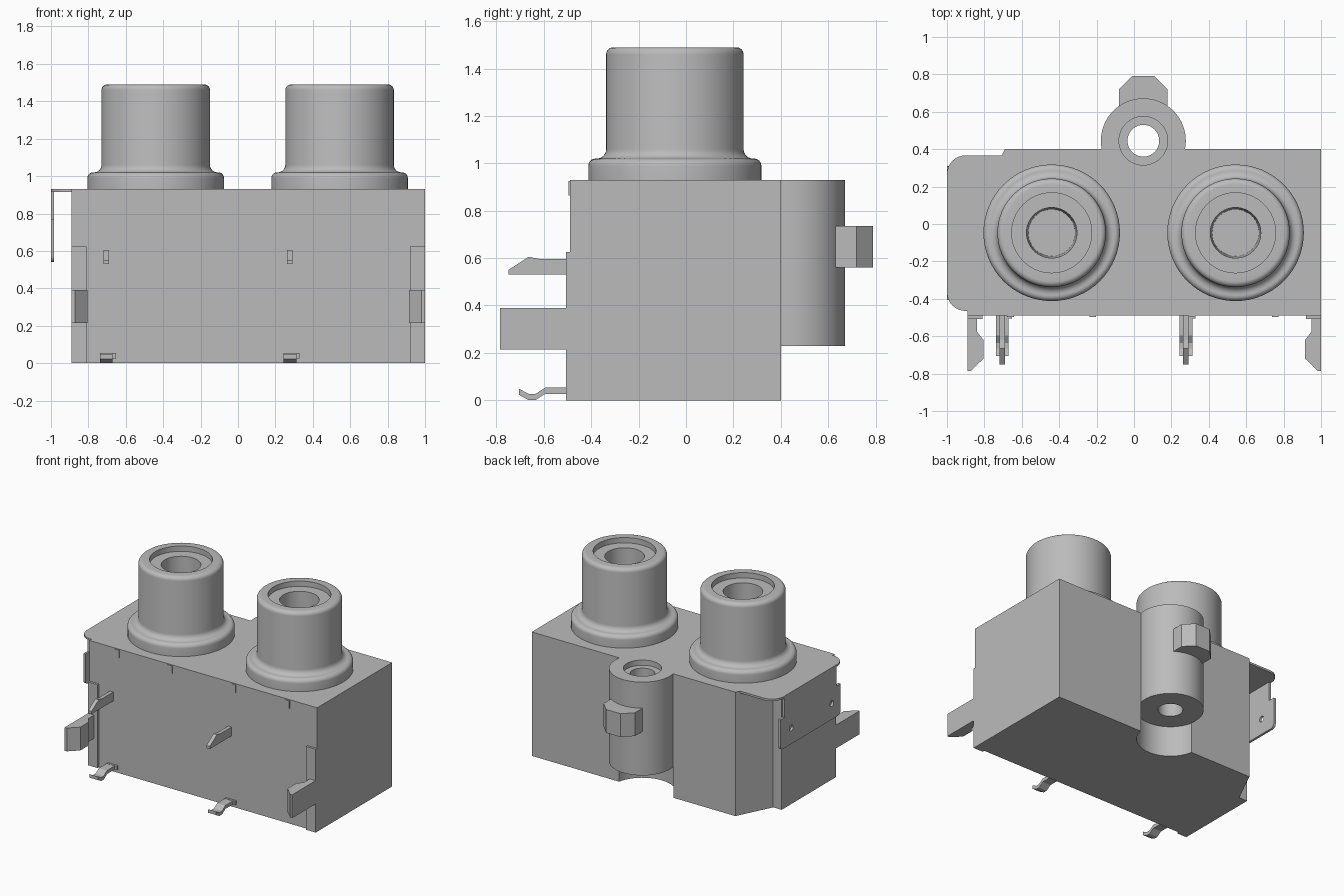
import bpy, bmesh
from math import sin, cos, pi, radians, asin
from mathutils import Vector

old = bpy.data.objects.get("Cube")
if old:
    bpy.data.objects.remove(old, do_unlink=True)

grey = bpy.data.materials.new("plain grey")
grey.use_nodes = True
COLOUR = (0.5, 0.5, 0.5, 1)
grey.diffuse_color = COLOUR
grey.node_tree.nodes["Principled BSDF"].inputs["Base Color"].default_value = COLOUR


def finish(name, bm, smooth=False):
    bmesh.ops.recalc_face_normals(bm, faces=bm.faces)
    mesh = bpy.data.meshes.new(name)
    bm.to_mesh(mesh)
    bm.free()
    mesh.materials.append(grey)
    ob = bpy.data.objects.new(name, mesh)
    bpy.context.collection.objects.link(ob)
    if smooth:
        shade(ob)
    return ob


def activate(ob):
    bpy.ops.object.select_all(action='DESELECT')
    ob.select_set(True)
    bpy.context.view_layer.objects.active = ob


def shade(ob):
    activate(ob)
    bpy.ops.object.shade_smooth_by_angle(angle=radians(30))


def prism(name, pts, lo, hi, axis='z', smooth=False):
    """Extrude an outline in the plane across the given axis."""
    bm = bmesh.new()
    place = (lambda a, b: (a, b, lo)) if axis == 'z' else (lambda a, b: (lo, a, b))
    step = Vector((0, 0, hi - lo)) if axis == 'z' else Vector((hi - lo, 0, 0))
    face = bm.faces.new([bm.verts.new(place(a, b)) for a, b in pts])
    ext = bmesh.ops.extrude_face_region(bm, geom=[face])
    bmesh.ops.translate(bm, vec=step, verts=[v for v in ext["geom"]
                                             if isinstance(v, bmesh.types.BMVert)])
    return finish(name, bm, smooth)


def box(name, x0, x1, y0, y1, z0, z1):
    return prism(name, [(x0, y0), (x1, y0), (x1, y1), (x0, y1)], z0, z1)


def arc(cx, cy, r, a0, a1, n=8):
    angles = [radians(a0 + (a1 - a0) * i / n) for i in range(n + 1)]
    return [(cx + r * cos(a), cy + r * sin(a)) for a in angles]


def cut(ob, cx, cy, r, lo, hi, axis='z', n=48):
    """Drill a round hole and drop the cutter."""
    tool = prism("cutter", arc(cx, cy, r, 0, 360 - 360 / n, n - 1), lo, hi, axis)
    tool.hide_render = True
    mod = ob.modifiers.new("hole", 'BOOLEAN')
    mod.operation, mod.solver, mod.object = 'DIFFERENCE', 'EXACT', tool
    activate(ob)
    bpy.ops.object.modifier_apply(modifier=mod.name)
    bpy.data.objects.remove(tool, do_unlink=True)


def lathe(name, profile, cx, cy, n=64):
    bm = bmesh.new()
    verts = [bm.verts.new((r, 0, z)) for r, z in profile]
    edges = [bm.edges.new(pair) for pair in zip(verts, verts[1:])]
    bmesh.ops.spin(bm, geom=verts + edges, cent=(0, 0, 0), axis=(0, 0, 1),
                   angle=2 * pi, steps=n)
    bmesh.ops.remove_doubles(bm, verts=bm.verts, dist=1e-4)
    ob = finish(name, bm, True)
    ob.location = (cx, cy, 0)
    return ob


# Housing with the screw boss on its back
LEFT, RIGHT, FRONT, BACK, TOP = -0.89, 1.0, -0.49, 0.40, 0.93
BX, BY, BR = 0.05, 0.445, 0.227
dip = math_angle = -asin((BY - BACK) / BR) * 180 / pi
outline = ([(LEFT, FRONT), (RIGHT, FRONT), (RIGHT, BACK)]
           + arc(BX, BY, BR, dip, 180 - dip, 40)
           + [(-0.69, BACK), (-0.82, 0.137), (LEFT, 0.137)])
housing = prism("housing", outline, 0, TOP)
cut(housing, BX, BY, BR + 0.003, -0.1, 0.23)
cut(housing, BX, BY, 0.085, -0.1, 1.1)
cut(housing, BX, BY, 0.13, TOP - 0.04, 1.1)
shade(housing)

# Locating lug behind the boss
prism("boss_lug", [(-0.08, 0.6), (0.18, 0.6), (0.18, 0.72), (0.11, 0.79),
                   (-0.01, 0.79), (-0.08, 0.72)], 0.56, 0.735)

# Two round sockets, each with a collar, a recess and a blind bore
profile = ([(0.365, TOP)] + arc(0.335, 0.99, 0.03, 0, 90, 6)
           + arc(0.33, 1.06, 0.04, 270, 180, 6)
           + arc(0.26, 1.46, 0.03, 0, 90, 6)
           + [(0.214, 1.49), (0.214, 1.45), (0.135, 1.45), (0.125, 1.0), (0, 1.0)])
for side, x in (("right", -0.44), ("left", 0.543)):
    lathe(side + "_socket", profile, x, -0.047)

# Thin top flange with rounded corners, bent down into a drilled side tab
prism("top_flange", [(-0.706, 0.367)] + arc(-0.9, 0.267, 0.1, 90, 180)
      + arc(-0.9, -0.365, 0.1, 180, 270)
      + [(LEFT, -0.465), (LEFT, 0.137), (-0.82, 0.137)], 0.915, TOP)
tab = prism("side_tab", [(0.26, 0.92), (0.26, 0.77), (0.31, 0.77)]
            + arc(0.28, 0.57, 0.03, 0, -90, 4) + arc(-0.375, 0.57, 0.03, 270, 180, 4)
            + [(-0.405, 0.77), (-0.355, 0.77), (-0.355, 0.92)], -1.0, -0.983, 'x')
for y in (0.18, -0.30):
    cut(tab, y, 0.66, 0.022, -1.1, -0.9, 'x', 20)

# Front corner plates with hooked prongs, mirrored about the housing centre
hook = [(LEFT, FRONT), (LEFT, -0.785), (-0.872, -0.785), (-0.805, -0.72),
        (-0.805, -0.62), (-0.84, -0.575), (-0.84, FRONT)]
for side, flip in (("right", False), ("left", True)):
    mx = (lambda x: LEFT + RIGHT - x) if flip else (lambda x: x)
    prism(side + "_prong", [(mx(x), y) for x, y in hook], 0.215, 0.39)
    a, b = sorted((mx(LEFT), mx(-0.81)))
    box(side + "_corner_plate", a, b, -0.507, FRONT, 0, 0.625)

# Contact pins: a tapered blade above, a bent strip below
blade = [(FRONT, 0.53), (-0.75, 0.53), (-0.75, 0.55), (-0.665, 0.605),
         (-0.62, 0.597), (FRONT, 0.597)]
path = [(FRONT, 0.04), (-0.595, 0.04), (-0.635, 0.014), (-0.665, 0.014), (-0.705, 0.036)]
strip = [(y, z + 0.013) for y, z in path] + [(y, z - 0.013) for y, z in reversed(path)]
for side, x in (("right", -0.705), ("left", 0.277)):
    prism(side + "_blade_pin", blade, x - 0.014, x + 0.014, 'x')
    prism(side + "_bent_pin", strip, x - 0.033, x + 0.035, 'x')
    box(side + "_pin_root", x - 0.033, x + 0.052, -0.505, FRONT, 0.025, 0.055)

# Small nubs under the front top edge
for i, x in enumerate((-0.66, -0.22, 0.31, 0.755)):
    box("front_nub_%d" % (i + 1), x - 0.018, x + 0.018, -0.497, FRONT, 0.865, TOP - 0.005)
